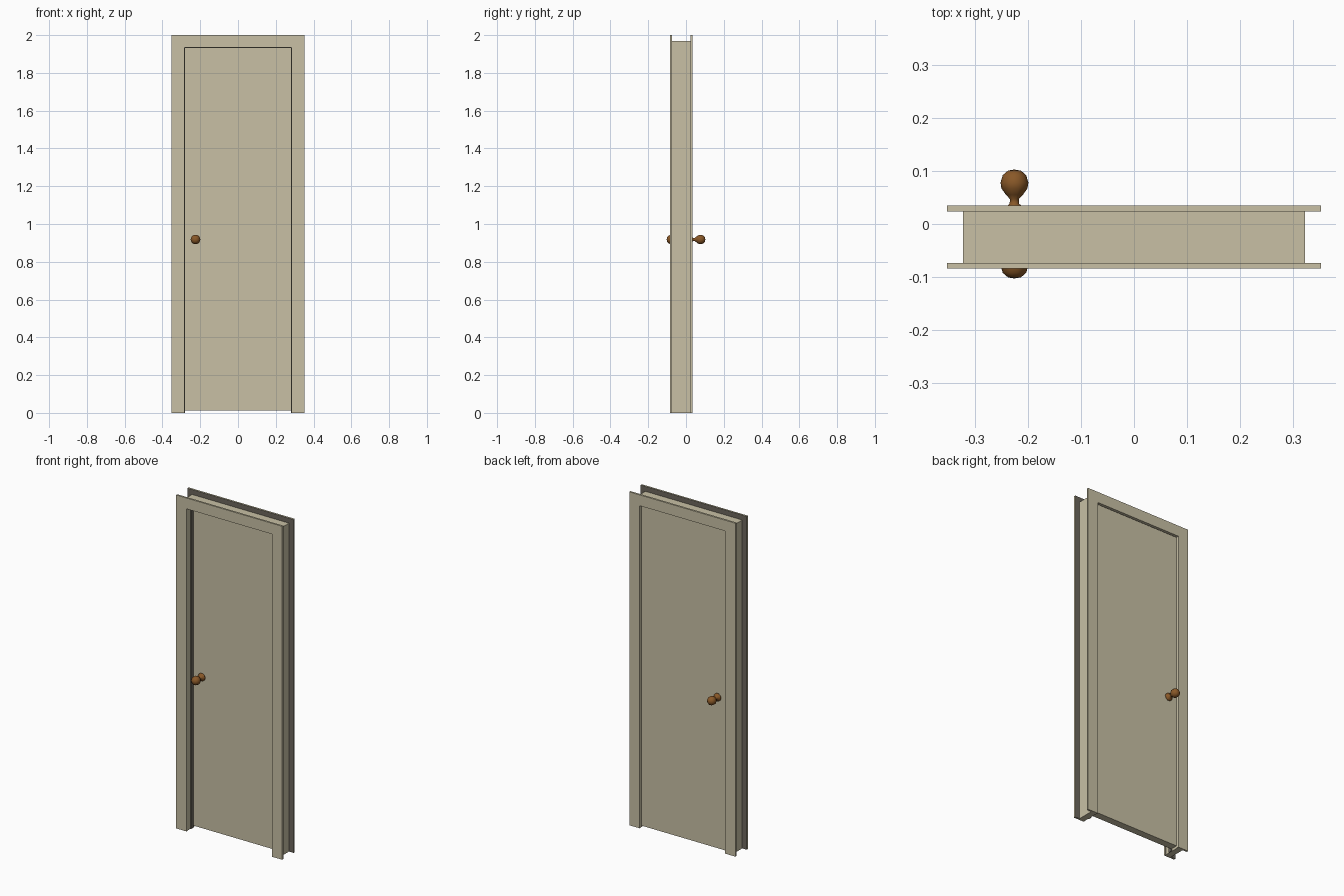
import bpy, bmesh, math

if "Cube" in bpy.data.objects:
    bpy.data.objects.remove(bpy.data.objects["Cube"])


def material(name, rgb):
    m = bpy.data.materials.new(name)
    m.diffuse_color = (*rgb, 1.0)
    m.use_nodes = True
    m.node_tree.nodes["Principled BSDF"].inputs["Base Color"].default_value = m.diffuse_color
    return m


paint = material("beige_paint", (0.58, 0.53, 0.375))
dark = material("dark_grey", (0.15, 0.135, 0.11))
bronze = material("brown_bronze", (0.25, 0.098, 0.021))


def finish(bm, name, mat):
    bmesh.ops.recalc_face_normals(bm, faces=bm.faces)
    mesh = bpy.data.meshes.new(name)
    bm.to_mesh(mesh)
    bm.free()
    mesh.materials.append(mat)
    ob = bpy.data.objects.new(name, mesh)
    bpy.context.collection.objects.link(ob)
    return ob


def extrude_outline(name, points, y0, y1, mat):
    """Extrude a closed x-z outline from y0 to y1."""
    bm = bmesh.new()
    face = bm.faces.new([bm.verts.new((x, y0, z)) for x, z in points])
    res = bmesh.ops.extrude_face_region(bm, geom=[face], use_keep_orig=True)
    verts = [v for v in res["geom"] if isinstance(v, bmesh.types.BMVert)]
    bmesh.ops.translate(bm, verts=verts, vec=(0, y1 - y0, 0))
    return finish(bm, name, mat)


def arch(outer_x, outer_z, inner_x, inner_z):
    """Outline of an upside-down U standing on the floor."""
    return [(-outer_x, 0), (-outer_x, outer_z), (outer_x, outer_z), (outer_x, 0),
            (inner_x, 0), (inner_x, inner_z), (-inner_x, inner_z), (-inner_x, 0)]


def casing(name, y0, y1, wall_sign):
    """Flat casing whose face towards the wall is unpainted dark."""
    ob = extrude_outline(name, arch(0.352, 2.0, 0.283, 1.935), y0, y1, paint)
    ob.data.materials.append(dark)
    for p in ob.data.polygons:
        if p.normal.y * wall_sign > 0.5:
            p.material_index = 1


def knob(name, side):
    """Flared rose, neck and ball, turned around the y axis."""
    sides = 10
    profile = [(0.024, 0.021), (0.023, 0.027), (0.016, 0.032), (0.009, 0.038),
               (0.0085, 0.047), (0.016, 0.055), (0.0245, 0.067), (0.0262, 0.078),
               (0.022, 0.092), (0.012, 0.1005)]
    bm = bmesh.new()
    rings = []
    for rad, y in profile:
        rings.append([bm.verts.new((-0.225 + rad * math.cos(2 * math.pi * i / sides),
                                    side * y,
                                    0.918 + rad * math.sin(2 * math.pi * i / sides)))
                      for i in range(sides)])
    for a, b in zip(rings, rings[1:]):
        for i in range(sides):
            j = (i + 1) % sides
            bm.faces.new((a[i], a[j], b[j], b[i]))
    tip = bm.verts.new((-0.225, side * 0.1025, 0.918))
    for i in range(sides):
        bm.faces.new((rings[-1][i], rings[-1][(i + 1) % sides], tip))
    bm.faces.new(rings[0])
    for f in bm.faces:
        f.smooth = True
    return finish(bm, name, bronze)


# Frame: jamb lining with a flat casing on each face
extrude_outline("jamb", arch(0.322, 1.97, 0.285, 1.937), -0.073, 0.0235, paint)
casing("front_casing", -0.084, -0.073, 1)
casing("back_casing", 0.0235, 0.035, -1)

# Thin dark stop that the door closes against
extrude_outline("door_stop", arch(0.286, 1.938, 0.280, 1.931), -0.045, -0.0225, dark)

# Door leaf, close to the back face of the frame
extrude_outline("door_leaf",
                [(-0.281, 0.012), (-0.281, 1.932), (0.281, 1.932), (0.281, 0.012)],
                -0.022, 0.022, paint)

# Knobs on both faces
knob("front_knob", -1)
knob("back_knob", 1)
